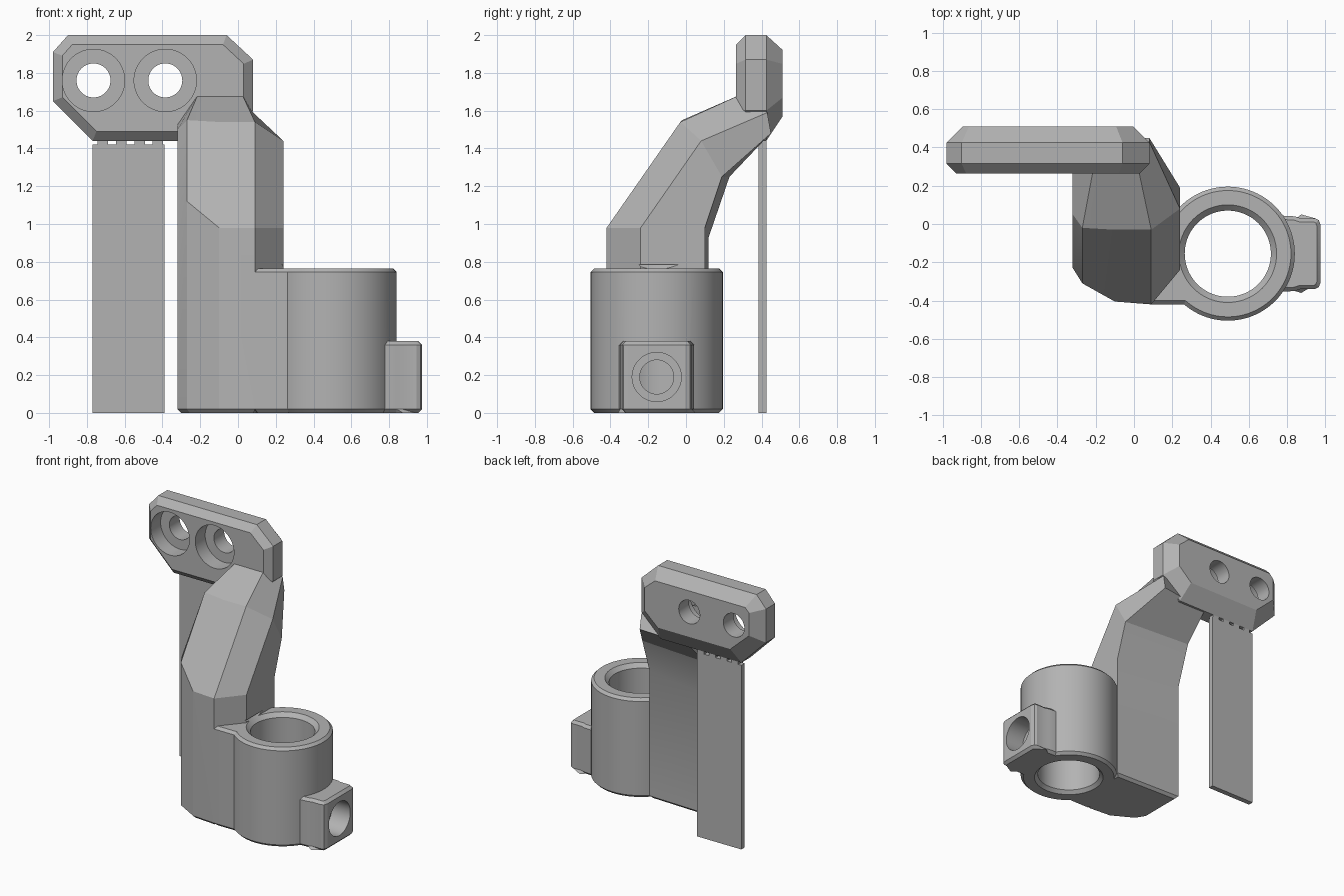
import bpy, bmesh
from math import cos, sin, tau, radians
from mathutils import Vector, Matrix

if "Cube" in bpy.data.objects:
    bpy.data.objects.remove(bpy.data.objects["Cube"])

GREY = (0.45, 0.45, 0.45, 1)
mat = bpy.data.materials.new("plain grey")
mat.use_nodes = True
mat.diffuse_color = GREY
mat.node_tree.nodes["Principled BSDF"].inputs["Base Color"].default_value = GREY


def make(name, bm):
    bmesh.ops.recalc_face_normals(bm, faces=bm.faces)
    mesh = bpy.data.meshes.new(name)
    bm.to_mesh(mesh)
    bm.free()
    mesh.materials.append(mat)
    ob = bpy.data.objects.new(name, mesh)
    bpy.context.collection.objects.link(ob)
    return ob


def loft(name, rings, bottom=0, top=0):
    """Skin matching rings of points, cap the ends and chamfer the end edges."""
    bm = bmesh.new()
    rows = [[bm.verts.new(p) for p in ring] for ring in rings]
    n = len(rows[0])
    for a, b in zip(rows, rows[1:]):
        for i in range(n):
            j = (i + 1) % n
            bm.faces.new((a[i], a[j], b[j], b[i]))
    caps = [bm.faces.new(rows[0][::-1]), bm.faces.new(rows[-1])]
    for cap, size in zip(caps, (bottom, top)):
        if size:
            bmesh.ops.bevel(bm, geom=list(cap.edges), offset=size,
                            segments=1, affect='EDGES')
    return make(name, bm)


def prism(name, outline, z0, z1, **chamfers):
    return loft(name, [[(x, y, z) for x, y in outline] for z in (z0, z1)], **chamfers)


def lathe(name, profile, place, n=64):
    """Turn (radius, height) pairs about z, then move the result."""
    rings = [[place @ Vector((r * cos(tau * i / n), r * sin(tau * i / n), z))
              for i in range(n)] for r, z in profile]
    return loft(name, rings)


def combine(target, other, operation):
    mod = target.modifiers.new("combine", 'BOOLEAN')
    mod.operation, mod.object, mod.solver = operation, other, 'EXACT'
    bpy.context.view_layer.update()
    graph = bpy.context.evaluated_depsgraph_get()
    mesh = bpy.data.meshes.new_from_object(target.evaluated_get(graph))
    target.modifiers.clear()
    target.data = mesh
    bpy.data.objects.remove(other)


def inset(outline, d):
    """Offset a counter-clockwise outline inwards."""
    pts = [Vector(p) for p in outline]
    result = []
    for i, p in enumerate(pts):
        e1 = (p - pts[i - 1]).normalized()
        e2 = (pts[(i + 1) % len(pts)] - p).normalized()
        n1, n2 = Vector((-e1.y, e1.x)), Vector((-e2.y, e2.x))
        result.append(p + (n1 + n2) * d / (1 + n1.dot(n2)))
    return result


def shade(ob):
    ob.data.shade_smooth()
    ob.data.set_sharp_from_angle(angle=radians(20))


CX, CY = 0.49, -0.155
RIM = 0.765

# Leaning arm: foot, bend, shoulder and the end buried in the plate
arm = loft("bracket_body", [
    [(-.32, .12, 0), (-.32, -.23, 0), (-.27, -.31, 0), (-.10, -.405, 0),
     (.09, -.42, 0), (.24, -.24, 0), (.24, .10, 0)],
    [(-.32, .12, .93), (-.32, -.23, 1.12), (-.27, -.31, 1.12), (-.10, -.405, .98),
     (.09, -.42, .98), (.24, -.24, .98), (.24, .10, .98)],
    [(-.32, .23, 1.25), (-.32, .05, 1.5), (-.27, -.02, 1.55), (-.10, -.03, 1.54),
     (.09, -.03, 1.54), (.24, .08, 1.44), (.24, .19, 1.25)],
    [(-.32, .42, 1.45), (-.32, .30, 1.53), (-.21, .30, 1.69), (-.10, .30, 1.69),
     (.02, .30, 1.69), (.08, .43, 1.59), (.08, .45, 1.48)],
], bottom=.02)

# Round socket, the web joining it to the arm, and the screw lug
place = Matrix.Translation((CX, CY, 0))
socket = lathe("socket", [(.33, 0), (.35, .02), (.35, RIM - .02), (.33, RIM)], place, 96)
web = prism("web", [(.05, -.3), (.09, -.42), (.27, -.42), (CX, -.3), (CX, 0),
                    (.27, .07), (.1, .05)], 0, RIM, bottom=.02, top=.02)
half = [(.75, .2), (.84, .195), (.87, .185), (.945, .185), (.965, .175), (.975, .15)]
lug = prism("lug", [(x, CY - y) for x, y in half] + [(x, CY + y) for x, y in half[::-1]],
            0, .38, bottom=.02, top=.02)
for part in (socket, web, lug):
    combine(arm, part, 'UNION')

# Socket bore with flared mouths, and stepped screw hole through the lug
bore = lathe("bore", [(.27, -.02), (.225, .025), (.225, RIM - .03), (.275, RIM + .02)],
             place, 96)
combine(arm, bore, 'DIFFERENCE')
sideways = Matrix.Translation((0, CY, .19)) @ Matrix.Rotation(radians(90), 4, 'Y')
screw = lathe("screw", [(.09, .55), (.09, .82), (.13, .82), (.13, 1.1)], sideways, 48)
combine(arm, screw, 'DIFFERENCE')
shade(arm)

# Chamfered mounting plate
outline = [(-.98, 1.65), (-.77, 1.44), (-.08, 1.44), (.08, 1.6),
           (.08, 1.87), (-.06, 2), (-.9, 2), (-.98, 1.91)]
back = [(x, z + .09 * (2 - z)) for x, z in inset(outline, .085)]
layers = [(.265, inset(outline, .05)), (.315, outline), (.425, outline), (.51, back)]
plate = loft("mounting_plate", [[(x, y, z) for x, z in ring] for y, ring in layers])

# Counterbored bolt holes
for x in (-.765, -.385):
    along = Matrix.Translation((x, 0, 1.76)) @ Matrix.Rotation(radians(-90), 4, 'X')
    bolt = lathe("bolt", [(.165, .2), (.165, .385), (.09, .385), (.09, .6)], along)
    combine(plate, bolt, 'DIFFERENCE')
shade(plate)


# Thin support strip with small tabs under the plate
def block(name, x0, x1, z0, z1):
    return prism(name, [(x0, .385), (x1, .385), (x1, .425), (x0, .425)], z0, z1)


block("support_strip", -.77, -.39, 0, 1.42)
for i in range(4):
    x = -.715 + i * .097
    block(f"support_tab_{i + 1}", x - .028, x + .028, 1.415, 1.45)
